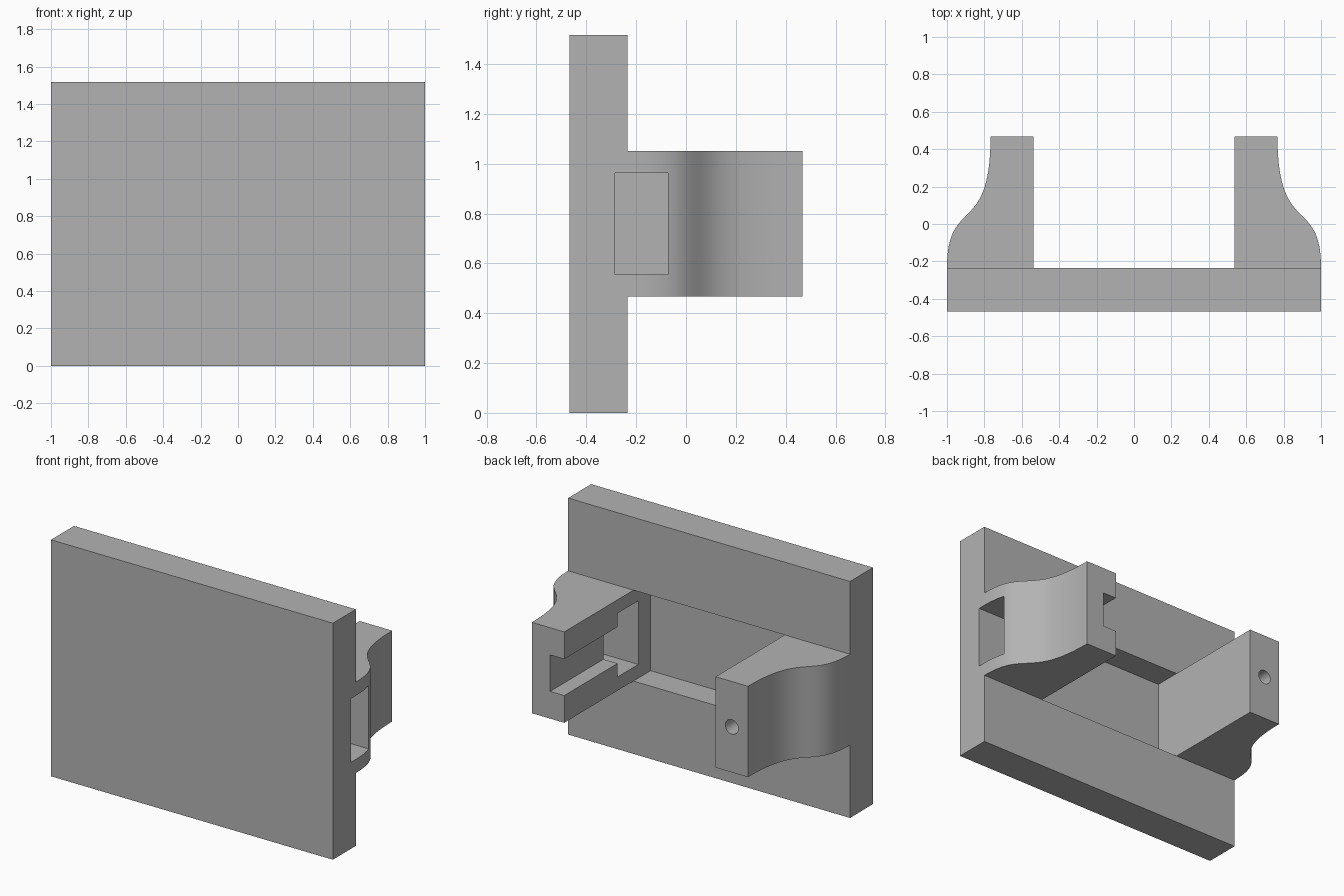
import bpy
import bmesh
from math import radians, pi
from mathutils import Vector, Matrix
from mathutils.geometry import interpolate_bezier

if "Cube" in bpy.data.objects:
    bpy.data.objects.remove(bpy.data.objects["Cube"])

grey = bpy.data.materials.new("plain grey")
grey.use_nodes = True
colour = (0.45, 0.45, 0.45, 1)
grey.diffuse_color = colour
grey.node_tree.nodes["Principled BSDF"].inputs["Base Color"].default_value = colour

# Main dimensions
BACK, FRONT, SEAM = 0.467, -0.467, -0.234
ARM_LOW, ARM_HIGH = 0.467, 1.05
MID_Z = (ARM_LOW + ARM_HIGH) / 2
INNER, TIP, OUTER = 0.537, 0.767, 1.0


def finish(name, bm):
    bmesh.ops.recalc_face_normals(bm, faces=bm.faces)
    mesh = bpy.data.meshes.new(name)
    bm.to_mesh(mesh)
    bm.free()
    mesh.materials.append(grey)
    obj = bpy.data.objects.new(name, mesh)
    bpy.context.scene.collection.objects.link(obj)
    return obj


def box(name, low, high):
    low, high = Vector(low), Vector(high)
    bm = bmesh.new()
    scale = Matrix.Diagonal((*(high - low), 1))
    bmesh.ops.create_cube(bm, size=1, matrix=Matrix.Translation((low + high) / 2) @ scale)
    return finish(name, bm)


def arm(name, side):
    # S-shaped outer flank, extruded upwards
    flank = interpolate_bezier(Vector((OUTER, SEAM, 0)), Vector((OUTER, 0.15, 0)),
                               Vector((TIP, -0.07, 0)), Vector((TIP, BACK, 0)), 32)
    outline = [(INNER, BACK), (INNER, -0.3), (OUTER, -0.3)] + [(p.x, p.y) for p in flank]
    bm = bmesh.new()
    face = bm.faces.new([bm.verts.new((side * x, y, ARM_LOW)) for x, y in outline])
    top = bmesh.ops.extrude_face_region(bm, geom=[face])["geom"]
    bmesh.ops.translate(bm, vec=(0, 0, ARM_HIGH - ARM_LOW),
                        verts=[g for g in top if isinstance(g, bmesh.types.BMVert)])
    return finish(name, bm)


def combine(target, tool, operation):
    mod = target.modifiers.new(operation, "BOOLEAN")
    mod.operation, mod.solver, mod.object = operation, "EXACT", tool
    bpy.ops.object.select_all(action="DESELECT")
    target.select_set(True)
    bpy.context.view_layer.objects.active = target
    bpy.ops.object.modifier_apply(modifier=mod.name)
    bpy.data.objects.remove(tool)


# Plate with a pocket between the arms
bracket = box("plate_with_arms", (-OUTER, FRONT, 0), (OUTER, SEAM, 1.517))
combine(bracket, box("pocket", (-INNER, -0.408, ARM_LOW), (INNER, 0, ARM_HIGH)), "DIFFERENCE")

# Mirrored arms
for label, side in (("left_arm", 1), ("right_arm", -1)):
    combine(bracket, arm(label, side), "UNION")

# Window through the left arm, and the slot running from it to the tip
combine(bracket, box("window", (0.4, -0.284, MID_Z - 0.204), (1.1, -0.073, MID_Z + 0.204)), "DIFFERENCE")
combine(bracket, box("slot", (0.4, -0.1, MID_Z - 0.117), (0.637, 0.6, MID_Z + 0.117)), "DIFFERENCE")

# Round hole in the tip of the right arm
bm = bmesh.new()
bmesh.ops.create_cone(bm, cap_ends=True, segments=32, radius1=0.046, radius2=0.046, depth=0.7,
                      matrix=Matrix.Translation((-0.652, BACK, MID_Z)) @ Matrix.Rotation(pi / 2, 4, "X"))
combine(bracket, finish("hole", bm), "DIFFERENCE")

bpy.ops.object.shade_smooth_by_angle(angle=radians(25))
